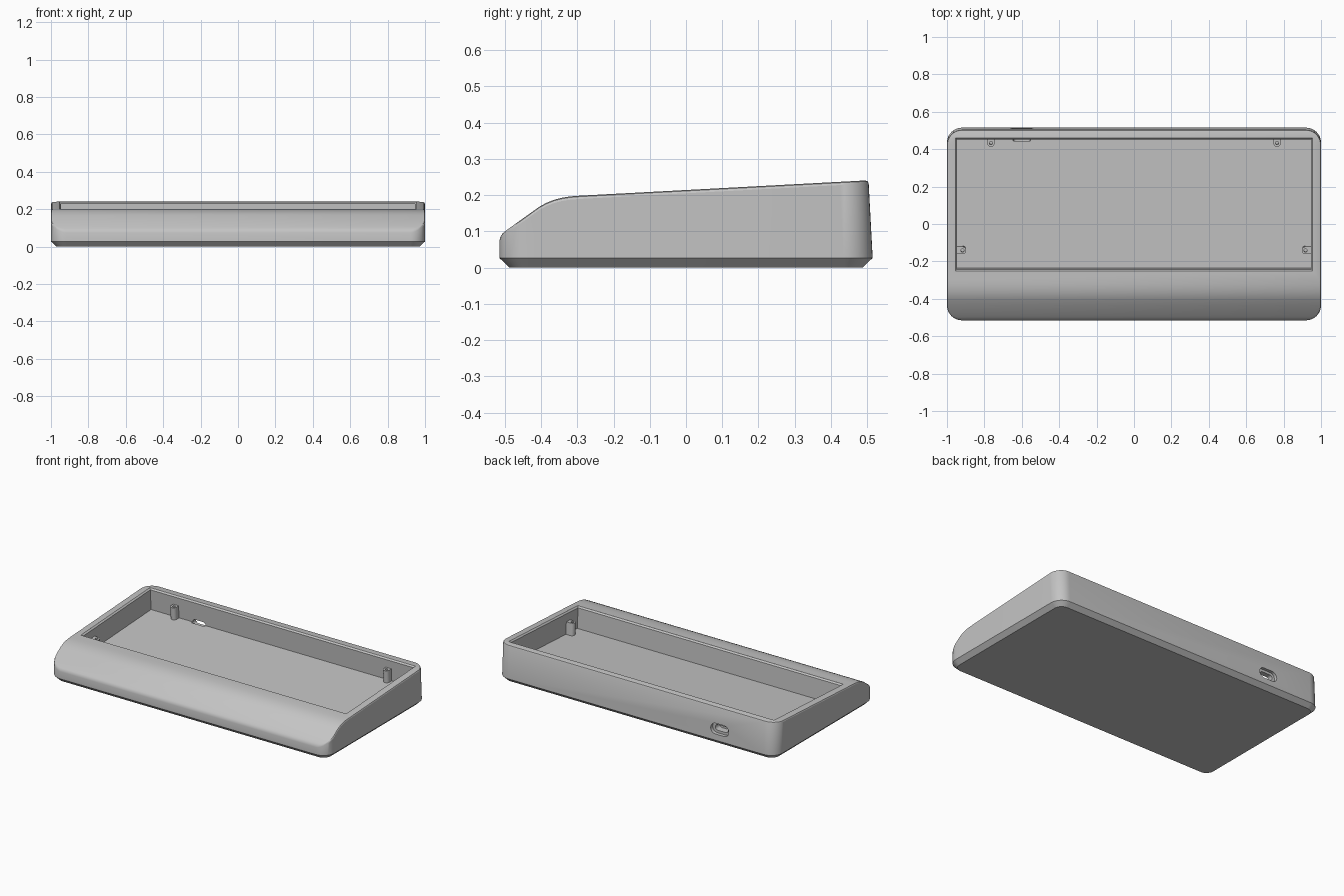
import bpy, bmesh, math
from mathutils import Matrix, Vector

if "Cube" in bpy.data.objects:
    bpy.data.objects.remove(bpy.data.objects["Cube"], do_unlink=True)

grey = bpy.data.materials.new("mid grey plastic")
grey.use_nodes = True
colour = (0.55, 0.55, 0.55, 1)
grey.diffuse_color = colour
grey.node_tree.nodes["Principled BSDF"].inputs["Base Color"].default_value = colour

HALF_W, HALF_D, RADIUS = 1.0, 0.515, 0.08
TILT = math.atan2(0.0425, 0.79)
# Height of the top surface along y
PROFILE = [(-0.515, 0.083), (-0.508, 0.093), (-0.497, 0.102), (-0.405, 0.168),
           (-0.385, 0.179), (-0.365, 0.187), (-0.342, 0.193), (-0.32, 0.1965),
           (-0.295, 0.1985), (0.52, 0.242)]


def top_z(y):
    for (y0, z0), (y1, z1) in zip(PROFILE, PROFILE[1:]):
        if y <= y1:
            return z0 + (z1 - z0) * max(y - y0, 0) / (y1 - y0)
    return PROFILE[-1][1]


def make(name, bm):
    bmesh.ops.recalc_face_normals(bm, faces=bm.faces)
    mesh = bpy.data.meshes.new(name)
    bm.to_mesh(mesh)
    bm.free()
    mesh.materials.append(grey)
    obj = bpy.data.objects.new(name, mesh)
    bpy.context.collection.objects.link(obj)
    return obj


def loft(name, loops):
    """Closed solid through rings of equal length."""
    bm = bmesh.new()
    rings = [[bm.verts.new(p) for p in loop] for loop in loops]
    n = len(rings[0])
    for a, b in zip(rings, rings[1:]):
        for i in range(n):
            bm.faces.new((a[i], a[(i + 1) % n], b[(i + 1) % n], b[i]))
    bm.faces.new(rings[0])
    bm.faces.new(rings[-1])
    return make(name, bm)


def cut(obj, cutter):
    cutter.hide_render = True
    mod = obj.modifiers.new("cut", "BOOLEAN")
    mod.operation, mod.solver, mod.object = "DIFFERENCE", "EXACT", cutter
    bpy.context.view_layer.update()
    deps = bpy.context.evaluated_depsgraph_get()
    mesh = bpy.data.meshes.new_from_object(obj.evaluated_get(deps))
    obj.modifiers.clear()
    obj.data = mesh
    bpy.data.objects.remove(cutter, do_unlink=True)


def smooth(obj, degrees=25):
    bpy.ops.object.select_all(action="DESELECT")
    obj.select_set(True)
    bpy.context.view_layer.objects.active = obj
    bpy.ops.object.shade_smooth_by_angle(angle=math.radians(degrees))


# Shell: matching rings of stations down the right-hand half, mirrored to the left
def stations(inset, lean):
    steps, r = 10, RADIUS - inset
    cx, cy = HALF_W - RADIUS, HALF_D - RADIUS
    arc = [math.pi / 2 * i / steps for i in range(steps + 1)]
    pts = [(cx + r * math.sin(a), -cy - r * math.cos(a)) for a in arc]
    pts += [(HALF_W - inset, y) for y, z in PROFILE if -cy < y < cy]
    pts += [(cx + r * math.cos(a), cy - lean + r * math.sin(a)) for a in arc]
    return pts


EDGE = 0.009
bm = bmesh.new()
rings = []
for inset, lean, height in ((0.028, 0, lambda y: 0), (0, 0, lambda y: 0.027),
                            (0, 0.011, lambda y: top_z(y) - EDGE),
                            (0.003, 0.011, lambda y: top_z(y) - EDGE * 0.3),
                            (EDGE, 0.011, top_z)):
    half = stations(inset, lean)
    ring = [bm.verts.new((x, y, height(y))) for x, y in half]
    ring += [bm.verts.new((-x, y, height(y))) for x, y in reversed(half)]
    rings.append(ring)
n = len(rings[0])
for a, b in zip(rings, rings[1:]):
    for i in range(n):
        bm.faces.new((a[i], a[(i + 1) % n], b[(i + 1) % n], b[i]))
bm.faces.new(rings[0])
top = rings[-1]
for i in range(n // 2 - 1):
    bm.faces.new((top[i], top[i + 1], top[n - 2 - i], top[n - 1 - i]))
case = make("case_shell", bm)

# Cavity square to the sloping top, with a chamfered rim
Y0, Y1, DEPTH, RIM = -0.252, 0.46, 0.14, 0.009
mid = (Y0 + Y1) / 2
slope = Matrix.Translation((0, mid, top_z(mid))) @ Matrix.Rotation(TILT, 4, "X")
half_y = (Y1 - Y0) / 2


def rect(inset, z):
    x, y = 0.955 - inset, half_y - inset
    return [slope @ Vector(p) for p in ((-x, -y, z), (x, -y, z), (x, y, z), (-x, y, z))]


cut(case, loft("cavity_cutter", [rect(RIM, -DEPTH), rect(RIM, -RIM),
                                 rect(0, 0), rect(0, 0.05)]))


# Cable port in the back wall: shallow stadium recess and a through slot
def stadium(width, height, y):
    r = height / 2
    pts = []
    for i in range(26):
        side = 1 if i < 13 else -1
        a = math.pi * (i if i < 13 else i - 1) / 12 - math.pi / 2
        pts.append((-0.6 + side * (width / 2 - r) + r * math.cos(a), y, 0.1 + r * math.sin(a)))
    return pts


cut(case, loft("port_recess_cutter", [stadium(0.13, 0.068, y) for y in (0.49, 0.6)]))
cut(case, loft("port_slot_cutter", [stadium(0.092, 0.036, y) for y in (0.445, 0.6)]))
smooth(case)


# Screw posts: round-nosed blocks growing out of the cavity walls, with a hole
def screw_post(name, x, y, turn):
    place = slope @ Matrix.Translation((x, y - mid, 0)) @ Matrix.Rotation(turn, 4, "Z")
    r = 0.02
    nose = [(r * math.cos(math.pi * i / 12), -r * math.sin(math.pi * i / 12)) for i in range(13)]
    outline = nose + [(-r, 0.034), (r, 0.034)]
    hole = [(0.009 * math.cos(math.pi * i / 8), 0.009 * math.sin(math.pi * i / 8))
            for i in range(16)]

    def layer(pts, z):
        return [place @ Vector((px, py, z)) for px, py in pts]

    post = loft(name, [layer(outline, z) for z in (-DEPTH - 0.01, -0.06)])
    cut(post, loft("hole_cutter", [layer(hole, z) for z in (-DEPTH + 0.01, 0)]))
    smooth(post)


for label, sign in (("left", 1), ("right", -1)):
    screw_post("back_screw_post_" + label, sign * 0.765, 0.43, 0)
    screw_post("side_screw_post_" + label, sign * 0.917, -0.145, -sign * math.pi / 2)
